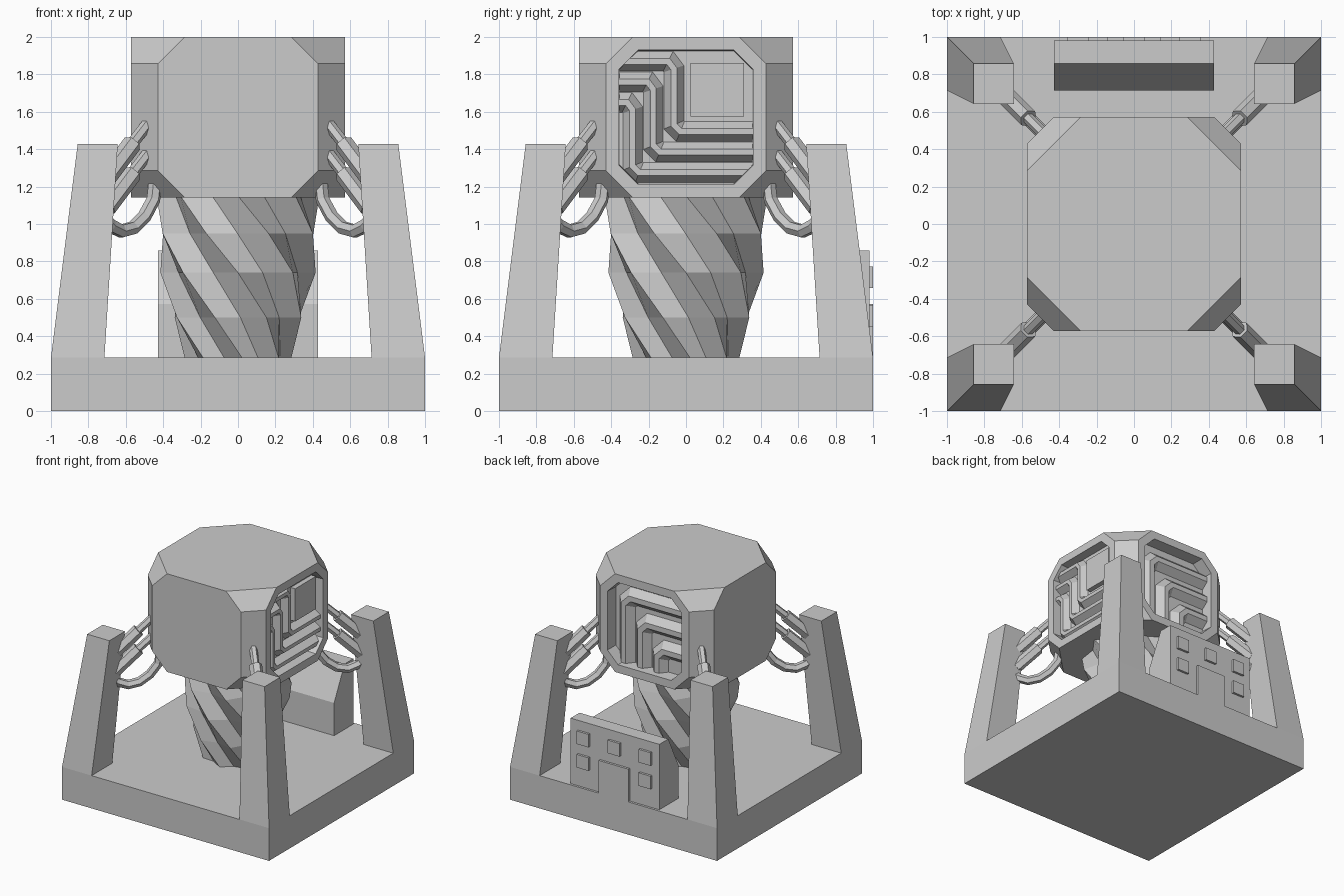
import bpy, bmesh
from math import sin, cos, pi, radians
from mathutils import Vector

if "Cube" in bpy.data.objects:
    bpy.data.objects.remove(bpy.data.objects["Cube"])

U = 1 / 7  # the model sits on a grid of sevenths


def finish(name, bm):
    bmesh.ops.recalc_face_normals(bm, faces=bm.faces)
    me = bpy.data.meshes.new(name)
    bm.to_mesh(me)
    bm.free()
    ob = bpy.data.objects.new(name, me)
    bpy.context.collection.objects.link(ob)
    return ob


def hull_bm(pts):
    bm = bmesh.new()
    for p in pts:
        bm.verts.new(p)
    bmesh.ops.convex_hull(bm, input=bm.verts)
    bmesh.ops.dissolve_limit(bm, angle_limit=radians(1), verts=bm.verts, edges=bm.edges)
    bmesh.ops.recalc_face_normals(bm, faces=bm.faces)
    return bm


def box(name, x0, x1, y0, y1, z0, z1):
    return finish(name, hull_bm([(x, y, z) for x in (x0, x1) for y in (y0, y1) for z in (z0, z1)]))


def loft(name, rings):
    bm = bmesh.new()
    vs = [[bm.verts.new(p) for p in r] for r in rings]
    n = len(rings[0])
    for a, b in zip(vs, vs[1:]):
        for i in range(n):
            bm.faces.new((a[i], a[(i + 1) % n], b[(i + 1) % n], b[i]))
    bm.faces.new(vs[0])
    bm.faces.new(vs[-1])
    return finish(name, bm)


def tube(name, pts, r, sides=6):
    pts = [Vector(p) for p in pts]
    side = (pts[-1] - pts[0]).cross(Vector((0, 0, 1))).normalized()
    rings = []
    for i, p in enumerate(pts):
        t = (pts[min(i + 1, len(pts) - 1)] - pts[max(i - 1, 0)]).normalized()
        up = side.cross(t)
        rings.append([p + r * (side * cos(2 * pi * k / sides) + up * sin(2 * pi * k / sides))
                      for k in range(sides)])
    return loft(name, rings)


def ridge(name, path, place, w, h):
    """Trapezoid ridge along a flat path; place(u, v, depth) maps to 3D."""
    pts = [Vector(p) for p in path]
    rings = []
    for i, p in enumerate(pts):
        a = (p - pts[i - 1]).normalized() if i else (pts[1] - p).normalized()
        b = (pts[i + 1] - p).normalized() if i < len(pts) - 1 else a
        na, nb = Vector((-a.y, a.x)), Vector((-b.y, b.x))
        m = (na + nb) / (1 + na.dot(nb))
        rings.append([place(*(p + m * o), d) for o, d in
                      ((-w, -.01), (-w, 0), (-w * .3, h), (w * .3, h), (w, 0), (w, -.01))])
    return loft(name, rings)


# base slab
box("base", -1, 1, -1, 1, 0, 2 * U)

# four leaning pillars, each with two pistons and a hanging cable
for sx in (-1, 1):
    for sy in (-1, 1):
        def diag(d, z):
            return (sx * d, sy * d, z)
        lo = [(sx * a, sy * b, 2 * U) for a in (5 * U, 1) for b in (5 * U, 1)]
        hi = [(sx * a, sy * b, 10 * U) for a in (4.5 * U, 6 * U) for b in (4.5 * U, 6 * U)]
        finish("pillar", hull_bm(lo + hi))
        for z in (1.54, 1.38):
            tube("piston_rod", [diag(.48, z), diag(.6, z - .155)], .032)
            tube("piston_sleeve", [diag(.565, z - .11), diag(.70, z - .29)], .052)
        tube("hanging_cable", [diag(.44, 1.24), diag(.452, 1.13), diag(.50, 1.04), diag(.56, .98),
                               diag(.625, .962), diag(.68, .99), diag(.72, 1.03)], .038)

# twisted, fluted neck
rings = []
for z, r, tw in ((.28, .285, 95), (.5, .36, 70), (.74, .415, 45), (.95, .435, 22), (1.15, .435, 0)):
    rings.append([((r if k % 2 == 0 else r * .83) * cos(k * pi / 8 + radians(tw)),
                   (r if k % 2 == 0 else r * .83) * sin(k * pi / 8 + radians(tw)), z) for k in range(16)])
loft("twisted_neck", rings)

# head block with cut corners; right and back faces are recessed
pts = []
for sx in (-1, 1):
    for sy in (-1, 1):
        for z, c in ((8, 2), (9, 3), (13, 3), (14, 2)):
            pts += [(sx * c * U, sy * 4 * U, z * U), (sx * 4 * U, sy * c * U, z * U)]
bm = hull_bm(pts)
bm.normal_update()
DX, DY = .08, .11
for axis, depth in ((Vector((1, 0, 0)), DX), (Vector((0, 1, 0)), DY)):
    face = max(bm.faces, key=lambda f: f.normal.dot(axis))
    bmesh.ops.inset_individual(bm, faces=[face], thickness=.07, use_even_offset=True)
    bmesh.ops.inset_individual(bm, faces=[face], thickness=.004, depth=-depth, use_even_offset=True)
finish("head", bm)

# right recess: three stepped ridges and a square plate
for i in range(3):
    du, dv = -.11 * i, -.11 * i
    path = [(-.39, 1.87 + dv), (-.095 + du, 1.87 + dv), (-.065 + du, 1.83 + dv),
            (-.065 + du, 1.53 + dv), (-.03 + du, 1.495 + dv), (.39, 1.495 + dv)]
    ridge("right_ridge", path, lambda u, v, d: (4 * U - DX + d, u, v), .053, .055)
box("right_plate", .48, .535, .025, .31, 1.575, 1.86)

# back recess: three nested bent ridges
for u, z in ((-.24, 1.79), (-.08, 1.60), (.08, 1.41)):
    path = [(.39, z), (u + .06, z), (u, z - .06), (u, 1.18)]
    ridge("back_ridge", path, lambda a, v, d: (-a, 4 * U - DY + d, v), .075, .06)

# small building on the back edge
prof = [(5 * U, .28), (5 * U, 4 * U), (6 * U, 6 * U), (.98, 6 * U), (.98, .28)]
finish("building", hull_bm([(x, y, z) for x in (-3 * U, 3 * U) for y, z in prof]))
box("doorway", -U, U, .97, 1, .28, 4 * U)
for x, z in ((-.3, .715), (0, .715), (.3, .715), (-.3, .51), (.3, .51)):
    box("window", x - .057, x + .057, .97, 1, z - .057, z + .057)
